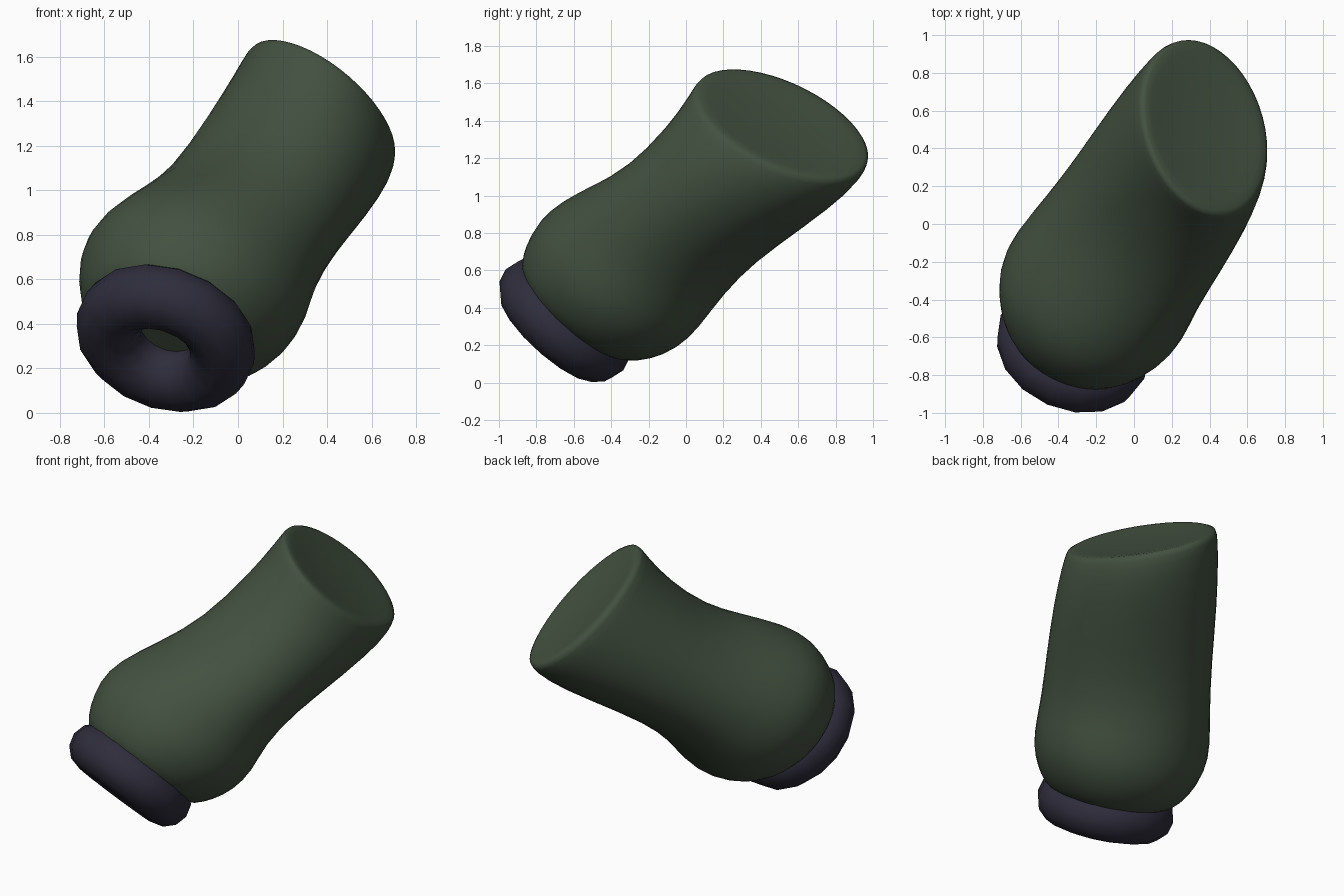
import bpy, bmesh, math
from mathutils import Vector

cube = bpy.data.objects.get("Cube")
if cube:
    bpy.data.objects.remove(cube, do_unlink=True)


def material(name, rgb):
    mat = bpy.data.materials.new(name)
    mat.use_nodes = True
    mat.diffuse_color = (*rgb, 1)
    mat.node_tree.nodes["Principled BSDF"].inputs["Base Color"].default_value = (*rgb, 1)
    return mat


def smooth(obj, angle):
    bpy.ops.object.select_all(action='DESELECT')
    obj.select_set(True)
    bpy.context.view_layer.objects.active = obj
    bpy.ops.object.shade_smooth_by_angle(angle=math.radians(angle))


green = material("dark green", (0.056, 0.083, 0.052))
navy = material("dark navy", (0.028, 0.026, 0.045))

SIDES = 24
ACROSS = Vector((0.80, -0.49, -0.33))


def section(center, axis, p, q, skew):
    """Oval cross-section around an axis; skew leans the oval."""
    w = Vector(axis).normalized()
    u = (ACROSS - w * ACROSS.dot(w)).normalized()
    v = w.cross(u)
    points = []
    for i in range(SIDES):
        a = 2 * math.pi * i / SIDES
        c, s = math.cos(a), math.sin(a)
        points.append(Vector(center) + u * (p * c + skew * s) + v * (skew * c + q * s))
    return points


# Body: ovals lofted from the ring end to the slanted top
low, bulge, mid, top = (0.28, 0.64, 0.71), (0.33, 0.63, 0.70), (0.45, 0.60, 0.66), (0.57, 0.37, 0.74)
sections = [
    ((-0.31, -0.62, 0.365), low, 0.12, 0.12, 0),
    ((-0.31, -0.62, 0.365), low, 0.32, 0.32, 0),
    ((-0.295, -0.58, 0.39), low, 0.40, 0.40, 0),
    ((-0.27, -0.51, 0.44), low, 0.465, 0.46, 0),
    ((-0.23, -0.41, 0.53), bulge, 0.525, 0.51, 0),
    ((-0.17, -0.30, 0.63), bulge, 0.53, 0.505, 0),
    ((-0.075, -0.165, 0.75), (0.42, 0.61, 0.67), 0.49, 0.45, -0.03),
    ((0.06, 0.025, 0.895), mid, 0.47, 0.405, -0.05),
    ((0.227, 0.285, 1.115), (0.48, 0.54, 0.69), 0.465, 0.445, -0.04),
    ((0.335, 0.455, 1.285), (0.53, 0.42, 0.74), 0.445, 0.495, -0.035),
    ((0.368, 0.508, 1.37), top, 0.43, 0.50, -0.035),
    ((0.38, 0.518, 1.39), top, 0.415, 0.49, -0.035),
    ((0.373, 0.512, 1.38), top, 0.31, 0.365, -0.02),
    ((0.365, 0.505, 1.37), top, 0.12, 0.14, 0),
]
bm = bmesh.new()
rings = [[bm.verts.new(pt) for pt in section(*s)] for s in sections]
for a, b in zip(rings, rings[1:]):
    for i in range(SIDES):
        j = (i + 1) % SIDES
        bm.faces.new((a[i], a[j], b[j], b[i]))
bm.faces.new(rings[0][::-1])
bm.faces.new(rings[-1])
bmesh.ops.recalc_face_normals(bm, faces=bm.faces)
mesh = bpy.data.meshes.new("body")
bm.to_mesh(mesh)
bm.free()
body = bpy.data.objects.new("body", mesh)
bpy.context.collection.objects.link(body)
body.data.materials.append(green)
smooth(body, 180)
body.modifiers.new("rounding", 'SUBSURF').levels = 1

# Ring around the lower end
facing = Vector((-0.28, -0.64, -0.71))
bpy.ops.mesh.primitive_torus_add(
    major_segments=16, minor_segments=12, major_radius=0.268, minor_radius=0.148,
    location=(-0.325, -0.65, 0.336), rotation=facing.to_track_quat('Z', 'Y').to_euler())
ring = bpy.context.object
ring.name = "end_ring"
ring.data.materials.append(navy)
smooth(ring, 180)
